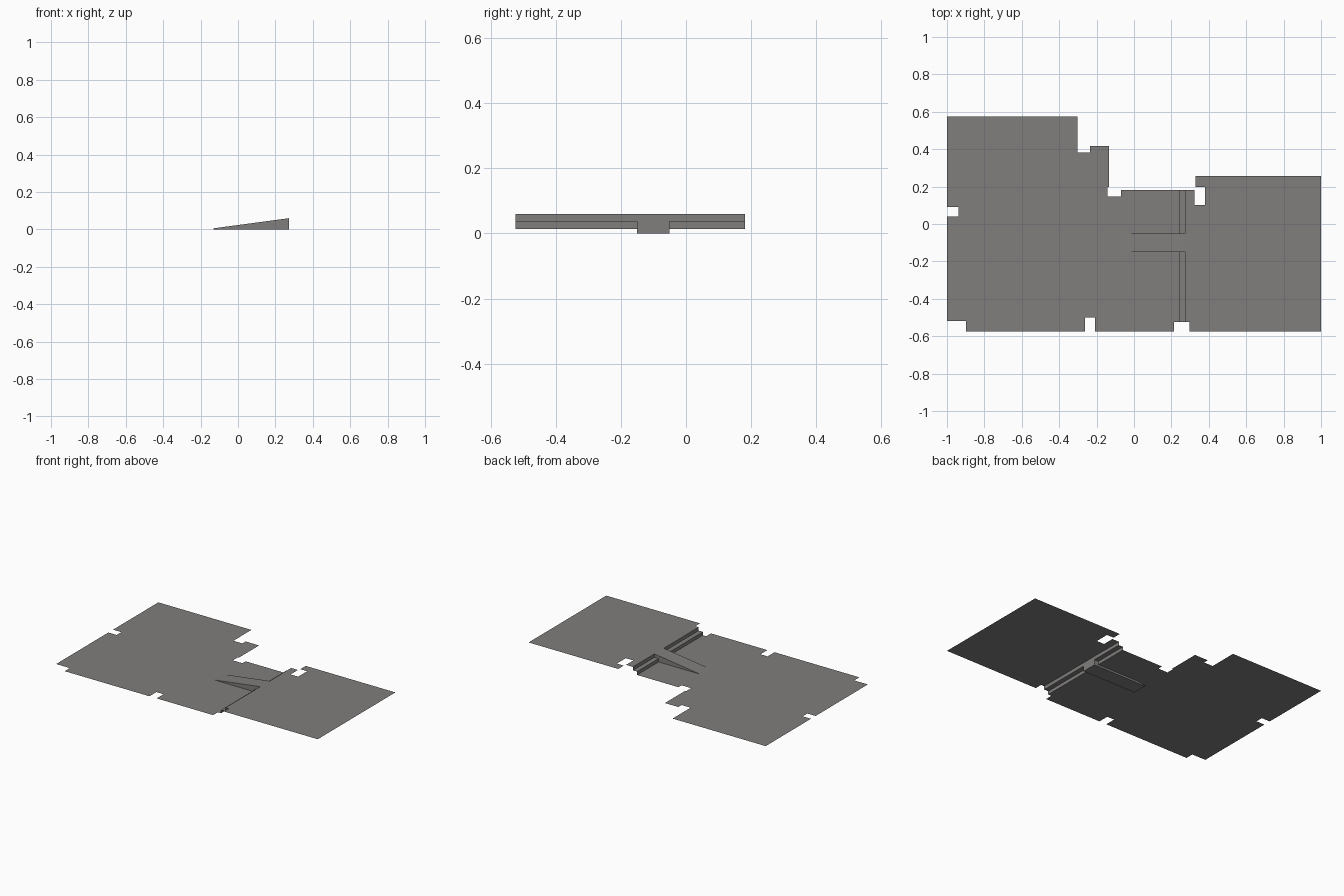
import bpy

if "Cube" in bpy.data.objects:
    bpy.data.objects.remove(bpy.data.objects["Cube"])

# Floor and step levels
LOW, MID, HIGH = 0.0138, 0.0365, 0.06
STEP_X0, STEP_X1 = 0.24, 0.272
RAMP_Y0, RAMP_Y1 = -0.151, -0.05
FRONT, BACK = -0.524, 0.181

grey = bpy.data.materials.new("concrete grey")
grey.diffuse_color = (0.215, 0.21, 0.205, 1)
grey.use_nodes = True
grey.node_tree.nodes["Principled BSDF"].inputs["Base Color"].default_value = grey.diffuse_color


def add_mesh(name, verts, faces):
    mesh = bpy.data.meshes.new(name)
    mesh.from_pydata(verts, [], faces)
    mesh.materials.append(grey)
    obj = bpy.data.objects.new(name, mesh)
    bpy.context.collection.objects.link(obj)
    return obj


def floor_sheet(name, outline, z):
    """Flat sheet from a counter-clockwise outline."""
    return add_mesh(name, [(x, y, z) for x, y in outline], [range(len(outline))])


def extrude_y(name, profile, y0, y1, capped):
    """Sweep an x-z profile along y, as an open strip or a closed solid."""
    n = len(profile)
    verts = [(x, y, z) for y in (y0, y1) for x, z in profile]
    faces = [(i, n + i, n + (i + 1) % n, (i + 1) % n)
             for i in range(n if capped else n - 1)]
    if capped:
        faces += [range(n - 1, -1, -1), range(n, 2 * n)]
    else:
        faces = [f[::-1] for f in faces]
    return add_mesh(name, verts, faces)


# Lower floor, with doorway notches along its edges
floor_sheet("lower_floor", [
    (-1, -0.519), (-0.898, -0.519), (-0.898, -0.574), (-0.262, -0.574),
    (-0.262, -0.5), (-0.208, -0.5), (-0.208, -0.574), (0.215, -0.574),
    (0.215, FRONT), (STEP_X0, FRONT), (STEP_X0, BACK), (-0.07, BACK),
    (-0.07, 0.147), (-0.142, 0.147), (-0.142, 0.198), (-0.134, 0.198),
    (-0.134, 0.417), (-0.235, 0.417), (-0.235, 0.382), (-0.302, 0.382),
    (-0.302, 0.575), (-1, 0.575), (-1, 0.09), (-0.938, 0.09),
    (-0.938, 0.04), (-1, 0.04)], LOW)

# Upper floor
floor_sheet("upper_floor", [
    (STEP_X1, FRONT), (0.297, FRONT), (0.297, -0.574), (1, -0.574),
    (1, 0.257), (0.328, 0.257), (0.328, 0.198), (0.38, 0.198),
    (0.38, 0.102), (0.323, 0.102), (0.323, BACK), (STEP_X1, BACK)], HIGH)

# Steps on both sides of the ramp
stair = [(STEP_X0, LOW), (STEP_X0, MID), (STEP_X1, MID), (STEP_X1, HIGH)]
extrude_y("front_steps", stair, FRONT, RAMP_Y0, False)
extrude_y("back_steps", stair, RAMP_Y1, BACK, False)

# Wedge ramp, sunk slightly through the lower floor
extrude_y("ramp", [(-0.13, 0), (STEP_X1, 0), (STEP_X1, HIGH), (-0.13, 0.006)][::-1],
          RAMP_Y0, RAMP_Y1, True)

# Make all ramp faces point outward
import bmesh
for name in ("ramp",):
    mesh = bpy.data.objects[name].data
    bm = bmesh.new()
    bm.from_mesh(mesh)
    bmesh.ops.recalc_face_normals(bm, faces=bm.faces)
    bm.to_mesh(mesh)
    bm.free()
